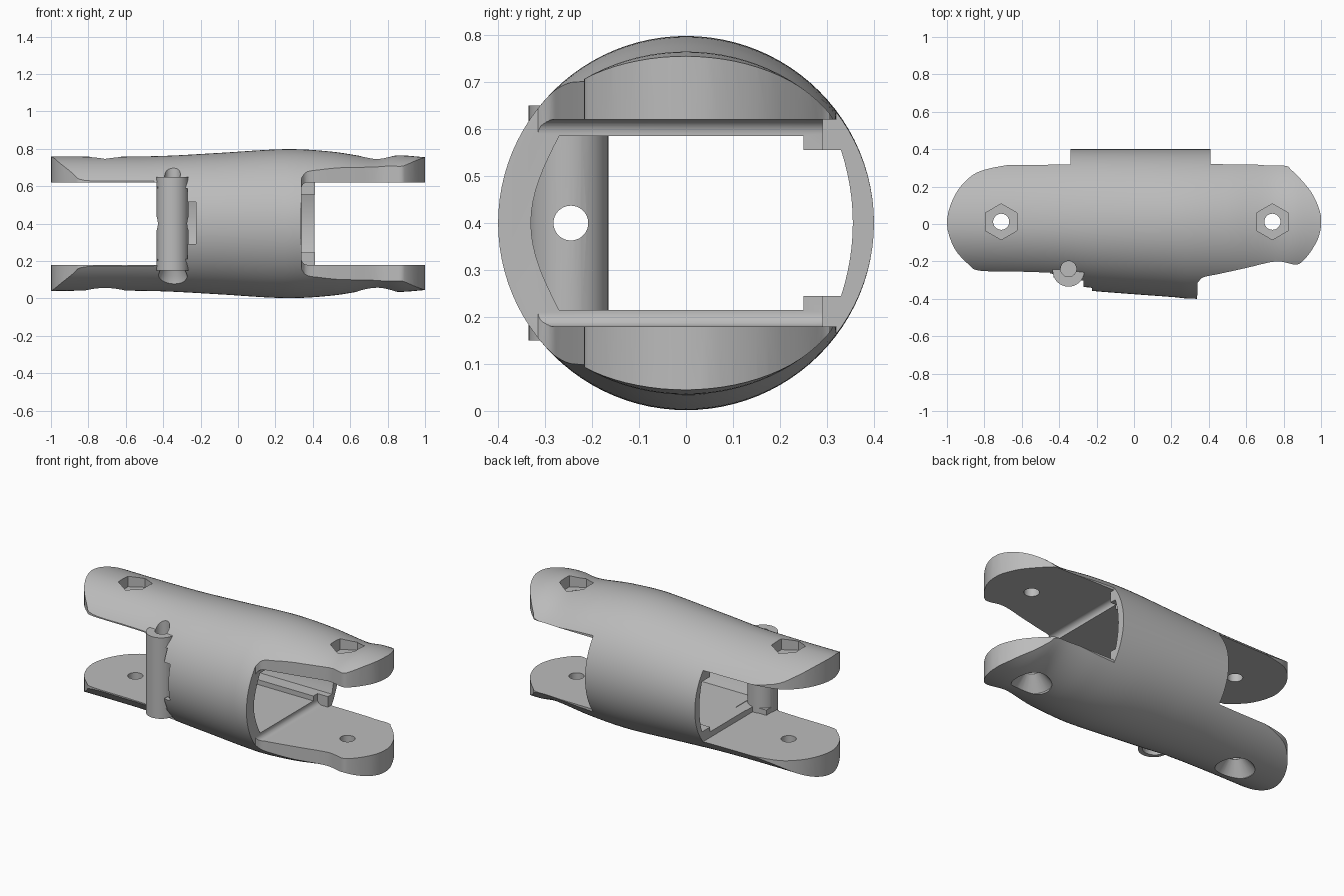
import bpy, bmesh, math
from mathutils import Vector

if "Cube" in bpy.data.objects:
    bpy.data.objects.remove(bpy.data.objects["Cube"])

grey = bpy.data.materials.new("plain grey")
grey.use_nodes = True
grey.diffuse_color = (0.5, 0.5, 0.5, 1)
grey.node_tree.nodes["Principled BSDF"].inputs["Base Color"].default_value = (0.5, 0.5, 0.5, 1)

MID = 0.4  # height of the long axis


def spline(points, steps):
    """Smooth curve through the given 2D points."""
    p = [Vector(q) for q in points]
    p = [2 * p[0] - p[1]] + p + [2 * p[-1] - p[-2]]
    out = []
    for a, b, c, d in zip(p, p[1:], p[2:], p[3:]):
        for i in range(steps):
            t = i / steps
            out.append(0.5 * (2 * b + (c - a) * t + (2 * a - 5 * b + 4 * c - d) * t ** 2
                              + (3 * b - a - 3 * c + d) * t ** 3))
    return out + [p[-2]]


def sample(curve, x):
    for a, b in zip(curve, curve[1:]):
        if x <= b.x:
            return a.y + (b.y - a.y) * (x - a.x) / (b.x - a.x)
    return curve[-1].y


def make(name, bm):
    bmesh.ops.recalc_face_normals(bm, faces=bm.faces)
    mesh = bpy.data.meshes.new(name)
    bm.to_mesh(mesh)
    bm.free()
    mesh.materials.append(grey)
    obj = bpy.data.objects.new(name, mesh)
    bpy.context.collection.objects.link(obj)
    return obj


def loft(name, rings):
    bm = bmesh.new()
    rows = [[bm.verts.new(v) for v in ring] for ring in rings]
    n = len(rows[0])
    for r, s in zip(rows, rows[1:]):
        for i in range(n):
            bm.faces.new((r[i], r[(i + 1) % n], s[(i + 1) % n], s[i]))
    bm.faces.new(rows[0])
    bm.faces.new(rows[-1])
    return make(name, bm)


def prism(name, pts, axis, lo, hi):
    """Extrude a 2D outline along x, y or z."""
    def place(p, h):
        q = list(p)
        q.insert("xyz".index(axis), h)
        return q
    return loft(name, [[place(p, h) for p in pts] for h in (lo, hi)])


def box(name, x, y, z):
    return prism(name, [(x[0], y[0]), (x[1], y[0]), (x[1], y[1]), (x[0], y[1])], "z", *z)


def circle(cx, cy, r, n=40, turn=0.0):
    return [(cx + r * math.cos(turn + math.tau * i / n),
             cy + r * math.sin(turn + math.tau * i / n)) for i in range(n)]


def cone(name, x, y, levels):
    return loft(name, [[(a, b, z) for a, b in circle(x, y, r)] for z, r in levels])


def combine(target, tool, operation="DIFFERENCE"):
    mod = target.modifiers.new("shape", "BOOLEAN")
    mod.operation, mod.object, mod.solver = operation, tool, "EXACT"
    bpy.context.view_layer.objects.active = target
    bpy.ops.object.modifier_apply(modifier=mod.name)
    bpy.data.objects.remove(tool)


# Swelling tube body
height = spline([(-1, .36), (-.7, .358), (-.4, .362), (-.1, .378), (.25, .398), (.5, .385),
                 (.73, .352), (.86, .365), (1, .355)], 8)
front = spline([(-1, .325), (-.45, .335), (-.2, .36), (.2, .39), (.35, .4), (1, .4)], 8)
rings = []
for k in range(65):
    x = -1 + k / 32
    rz, fy = sample(height, x), sample(front, x)
    ring = []
    for i in range(96):
        a = math.tau * i / 96
        c = math.cos(a)
        ring.append((x, c * (.4 if c > 0 else fy), MID + rz * math.sin(a)))
    rings.append(ring)
body = loft("finger_link_body", rings)

# Plan outline that rounds both forked ends
left_end = spline([(.41, .32), (.6, .318), (.8, .312), (.84, .29), (.9, .23), (.96, .15), (1, .04),
                   (.99, -.06), (.95, -.14), (.9, -.2), (.86, -.217), (.76, -.2), (.6, -.235),
                   (.45, -.268), (.37, -.285), (.34, -.315)], 4)
right_end = spline([(-.45, -.26), (-.6, -.255), (-.82, -.25), (-.88, -.22), (-.96, -.13), (-1, 0),
                    (-.97, .13), (-.9, .23), (-.8, .29), (-.57, .328), (-.34, .332)], 4)
plan = [(.41, .5)] + left_end + [(.335, -.5), (-.445, -.5)] + right_end + [(-.34, .5)]
combine(body, prism("outline", plan, "z", -.2, 1), "INTERSECT")

# Fork slots at both ends
rounded = [(.37 - .03 * math.sin(a), s * (.19 + .03 * math.cos(a)) + MID)
           for s in (1, -1) for a in [math.pi / 2 * (i if s > 0 else 6 - i) / 6 for i in range(7)]]
combine(body, prism("left_slot", rounded + [(1.2, .18), (1.2, .62)], "y", -.6, .29))
combine(body, box("left_slot_back", (.412, 1.2), (.2, .6), (.18, .62)))
combine(body, prism("right_slot", [(-1.2, -.6), (-.43, -.6), (-.43, -.17), (-.34, -.17),
                                   (-.34, .6), (-1.2, .6)], "z", .18, .62))

# Long channel through the middle
bulge = [(-.27 - .06 * math.cos(math.pi / 2 * t), MID + .185 * t)
         for t in [i / 8 for i in range(-8, 9)]]
back = [(.355 - .025 * t * t, MID - .155 * t) for t in [i / 6 for i in range(-6, 7)]]
lip = [(.25, .585), (.25, .555)]
channel = bulge + lip + back + [(.25, .245), (.25, .215)]
combine(body, prism("channel", channel, "x", -.6, .6))

# Cross bar with its pocket
combine(body, box("bar_window", (-.5, -.27), (-.6, -.1), (.212, .588)))
combine(body, box("bar_pocket", (-.3, -.225), (-.6, -.28), (.29, .515)))
combine(body, prism("cross_bar", circle(-.35, -.25, .085), "z", .15, .65), "UNION")
combine(body, prism("cord_hole", circle(-.245, MID, .037), "x", -.6, -.2))
combine(body, cone("pin_hole", -.35, -.24, [(.53, .042), (1, .042)]))
combine(body, cone("pin_recess", -.35, -.24, [(-.1, .08), (.12, .08), (.21, .042)]))

# Hinge holes with hexagon recess above and countersink below
for x in (-.71, .74):
    combine(body, prism("hinge_hole", circle(x, .012, .043), "z", -.2, 1))
    combine(body, prism("nut_recess", circle(x, .012, .096, 6, math.pi / 6), "z", .69, 1))
    combine(body, cone("countersink", x, .012, [(-.1, .112), (.045, .112), (.13, .044)]))

bpy.ops.object.select_all(action="DESELECT")
body.select_set(True)
bpy.context.view_layer.objects.active = body
bpy.ops.object.shade_smooth_by_angle(angle=math.radians(30))
